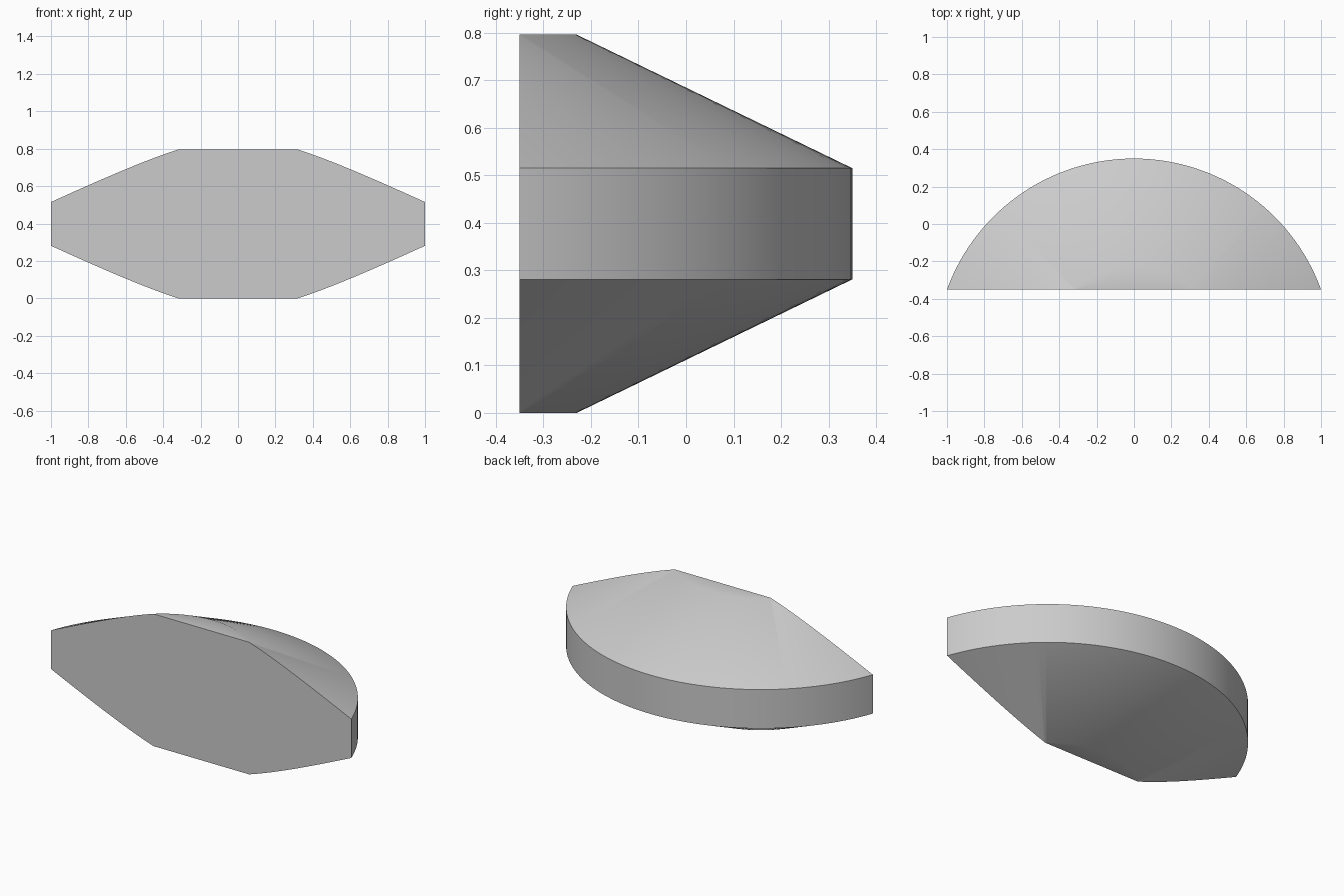
import bpy
import bmesh
from math import radians, tau
from mathutils import Vector

default = bpy.data.objects.get("Cube")
if default:
    bpy.data.objects.remove(default, do_unlink=True)

# Single plain grey finish
grey = bpy.data.materials.new("light grey")
grey.use_nodes = True
colour = (0.6, 0.6, 0.6, 1)
grey.diffuse_color = colour
grey.node_tree.nodes["Principled BSDF"].inputs["Base Color"].default_value = colour

RIM_R, CAP_R = 1.064, 0.484
FRONT_Y, BACK_Y = -0.35, 0.35
HEIGHT, RIM_LOW, RIM_HIGH = 0.796, 0.281, 0.515
axis = Vector((0, BACK_Y - RIM_R, 0))

# Turned disc: flat cap, sloping cone, upright rim, then the same below
profile = [(0, 0), (CAP_R, 0), (RIM_R, RIM_LOW),
           (RIM_R, RIM_HIGH), (CAP_R, HEIGHT), (0, HEIGHT)]
bm = bmesh.new()
verts = [bm.verts.new(axis + Vector((0, r, z))) for r, z in profile]
edges = [bm.edges.new(pair) for pair in zip(verts, verts[1:])]
bmesh.ops.spin(bm, geom=verts + edges, cent=axis, axis=(0, 0, 1),
               angle=tau, steps=160, use_duplicate=False)
bmesh.ops.remove_doubles(bm, verts=bm.verts[:], dist=0.0001)

# Slice off the front and close it with one flat face
cut = bmesh.ops.bisect_plane(bm, geom=bm.verts[:] + bm.edges[:] + bm.faces[:],
                             plane_co=(0, FRONT_Y, 0), plane_no=(0, -1, 0),
                             clear_outer=True)
rim = [e for e in cut["geom_cut"] if isinstance(e, bmesh.types.BMEdge)]
bmesh.ops.contextual_create(bm, geom=rim)
bmesh.ops.recalc_face_normals(bm, faces=bm.faces[:])

mesh = bpy.data.meshes.new("disc_segment")
bm.to_mesh(mesh)
bm.free()
mesh.materials.append(grey)
segment = bpy.data.objects.new("disc_segment", mesh)
bpy.context.collection.objects.link(segment)

# Smooth curved sides, sharp rim and front edges
bpy.ops.object.select_all(action="DESELECT")
segment.select_set(True)
bpy.context.view_layer.objects.active = segment
bpy.ops.object.shade_smooth_by_angle(angle=radians(30))
